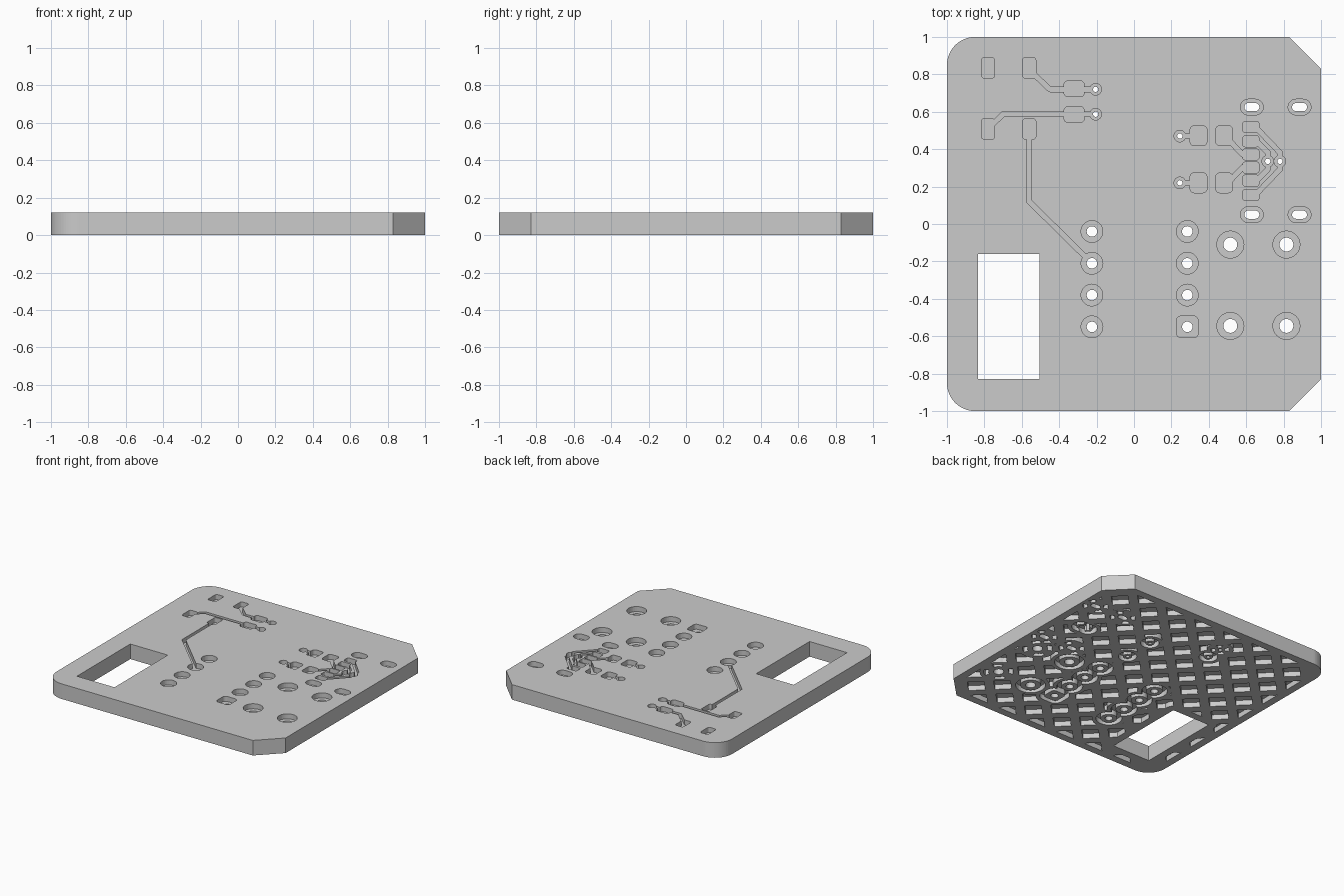
import bpy, bmesh, math
from mathutils import Vector

cube = bpy.data.objects.get("Cube")
if cube:
    bpy.data.objects.remove(cube, do_unlink=True)

THICK, DEPTH = 0.12, 0.04      # board thickness, pocket depth

grey = bpy.data.materials.new("light_grey_plastic")
grey.use_nodes = True
grey.diffuse_color = (0.6, 0.6, 0.6, 1)
grey.node_tree.nodes["Principled BSDF"].inputs["Base Color"].default_value = (0.6, 0.6, 0.6, 1)


# outline helpers
def rounded(cx, cy, w, h, r, n=8):
    """Rounded rectangle; becomes a circle or slot when r is half its width."""
    pts = []
    for k, (sx, sy) in enumerate([(1, 1), (-1, 1), (-1, -1), (1, -1)]):
        ox, oy = cx + sx * (w / 2 - r), cy + sy * (h / 2 - r)
        for i in range(n + 1):
            a = (k + i / n) * math.pi / 2
            pts.append((ox + r * math.cos(a), oy + r * math.sin(a)))
    return pts


def grown(shape, d):
    cx, cy, w, h, r = shape
    return rounded(cx, cy, w + 2 * d, h + 2 * d, r + d)


def disc(cx, cy, r):
    return (cx, cy, 2 * r, 2 * r, r)


def capsule(p, q, w, n=6):
    p, q = Vector(p), Vector(q)
    a0 = math.atan2(q.y - p.y, q.x - p.x)
    pts = []
    for c, start in ((q, a0 - math.pi / 2), (p, a0 + math.pi / 2)):
        for i in range(n + 1):
            a = start + math.pi * i / n
            pts.append((c.x + w / 2 * math.cos(a), c.y + w / 2 * math.sin(a)))
    return pts


def board_outline(inset=0.0):
    s, r, c = 1 - inset, 0.15, 0.17
    pts = [(s, -s + c), (s, s - c), (s - c, s)]
    for oy, start in ((s - r, 90), (-s + r, 180)):
        for i in range(17):
            a = math.radians(start + 90 * i / 16)
            pts.append((-s + r + r * math.cos(a), oy + r * math.sin(a)))
    return pts + [(s - c, -s)]


# solid helpers
def prism(bm, pts, z0, z1):
    low = [bm.verts.new((x, y, z0)) for x, y in pts]
    high = [bm.verts.new((x, y, z1)) for x, y in pts]
    bm.faces.new(low[::-1])
    bm.faces.new(high)
    for i in range(len(pts)):
        j = (i + 1) % len(pts)
        bm.faces.new((low[i], low[j], high[j], high[i]))


def band(bm, inner, outer, z0, z1, closed):
    rows = [[bm.verts.new((*p, z)) for p, z in ((a, z0), (b, z0), (b, z1), (a, z1))]
            for a, b in zip(inner, outer)]
    for i in range(len(rows) if closed else len(rows) - 1):
        s, t = rows[i], rows[(i + 1) % len(rows)]
        for k in range(4):
            m = (k + 1) % 4
            bm.faces.new((s[k], s[m], t[m], t[k]))
    if not closed:
        bm.faces.new(rows[0])
        bm.faces.new(rows[-1][::-1])


def finish(bm, name):
    bmesh.ops.remove_doubles(bm, verts=bm.verts, dist=1e-5)
    bmesh.ops.recalc_face_normals(bm, faces=bm.faces)
    mesh = bpy.data.meshes.new(name)
    bm.to_mesh(mesh)
    bm.free()
    ob = bpy.data.objects.new(name, mesh)
    bpy.context.scene.collection.objects.link(ob)
    mesh.materials.append(grey)
    return ob


def combine(ob, other, operation="DIFFERENCE"):
    other.hide_render = True
    mod = ob.modifiers.new("cut", "BOOLEAN")
    mod.operation, mod.object = operation, other
    mod.solver, mod.use_self = "EXACT", True
    bpy.context.view_layer.objects.active = ob
    bpy.ops.object.modifier_apply(modifier=mod.name)
    bpy.data.objects.remove(other, do_unlink=True)


# drilled pads: (pad shape, hole shape, has spokes underneath)
drilled = []
for x in (-0.225, 0.285):
    for y in (-0.04, -0.21, -0.38, -0.55):
        square = x > 0 and y < -0.5
        pad = (x, y, 0.116, 0.116, 0.025) if square else disc(x, y, 0.058)
        drilled.append((pad, disc(x, y, 0.028), False))
for x in (0.515, 0.815):
    for y in (-0.11, -0.545):
        drilled.append((disc(x, y, 0.072), disc(x, y, 0.037), x > 0.6))
for x in (0.63, 0.885):
    for y in (0.05, 0.625):
        drilled.append(((x, y, 0.122, 0.084, 0.042), (x, y, 0.08, 0.044, 0.022), True))
for x, y in ((-0.205, 0.72), (-0.205, 0.587), (0.245, 0.47), (0.245, 0.22),
             (0.715, 0.335), (0.78, 0.335)):
    drilled.append((disc(x, y, 0.031), disc(x, y, 0.014), y > 0.7))

# surface pads
pads = [(x, y, 0.07, 0.11, 0.015) for x in (-0.78, -0.56) for y in (0.835, 0.508)]
pads += [(-0.32, y, 0.108, 0.085, 0.022) for y in (0.723, 0.585)]
pads += [(x, y, 0.09, 0.106, 0.022) for x in (0.345, 0.482) for y in (0.472, 0.22)]
pads += [(0.625, 0.337 + s * d, 0.086, 0.058, 0.012)
         for s in (1, -1) for d in (0.035, 0.105, 0.182)]

# trace grooves
traces = [
    [(-0.55, 0.815), (-0.45, 0.72), (-0.205, 0.72)],
    [(-0.77, 0.52), (-0.70, 0.587), (-0.205, 0.587)],
    [(-0.56, 0.5), (-0.56, 0.12), (-0.225, -0.21)],
    [(0.245, 0.47), (0.345, 0.47)],
    [(0.245, 0.22), (0.345, 0.22)],
]
for s in (1, -1):
    for path in ([(0.49, 0.13), (0.58, 0.035), (0.625, 0.035)],
                 [(0.64, 0.182), (0.66, 0.17), (0.78, 0.045), (0.78, 0)],
                 [(0.64, 0.105), (0.66, 0.1), (0.715, 0.045), (0.715, 0)]):
        traces.append([(x, 0.337 + s * y) for x, y in path])

# board slab
bm = bmesh.new()
prism(bm, board_outline(), 0, THICK)
board = finish(bm, "circuit_board")

# top pockets
bm = bmesh.new()
for shape in pads + [d[0] for d in drilled]:
    prism(bm, rounded(*shape), THICK - DEPTH, THICK + 0.05)
for path in traces:
    for p, q in zip(path, path[1:]):
        prism(bm, capsule(p, q, 0.026), THICK - DEPTH, THICK + 0.05)
combine(board, finish(bm, "top_pockets"))

# underside lattice of square pockets, kept clear of rim, pads and window
bm = bmesh.new()
PITCH, GAP = 0.19, 0.12
c = math.sqrt(0.5)
for i in range(-8, 9):
    for j in range(-8, 9):
        u, v, g = i * PITCH, j * PITCH, GAP / 2
        corners = [(u - g, v - g), (u + g, v - g), (u + g, v + g), (u - g, v + g)]
        if abs(u) + abs(v) < 2.1:
            prism(bm, [(c * (a - b), c * (a + b)) for a, b in corners], -0.05, DEPTH)
lattice = finish(bm, "lattice_cutter")
bm = bmesh.new()
prism(bm, board_outline(0.06), -0.1, 0.1)
combine(lattice, finish(bm, "rim_limit"), "INTERSECT")
bm = bmesh.new()
window = (-0.67, -0.495, 0.33, 0.67, 0.001)
prism(bm, grown(window, 0.06), -0.1, 0.1)
for pad, hole, spokes in drilled:
    prism(bm, grown(pad, 0.065), -0.1, 0.1)
combine(lattice, finish(bm, "keep_clear"))
combine(board, lattice)

# underside grooves around the pads, split by spokes where joined
bm = bmesh.new()
for pad, hole, spokes in drilled:
    inner, outer = grown(pad, 0.002), grown(pad, 0.036)
    if spokes:
        for k in range(4):
            part = slice(9 * k + 2, 9 * k + 7)
            band(bm, inner[part], outer[part], -0.05, DEPTH, False)
    else:
        band(bm, inner, outer, -0.05, DEPTH, True)
combine(board, finish(bm, "pad_grooves"))

# drill holes and window
bm = bmesh.new()
for pad, hole, spokes in drilled:
    prism(bm, rounded(*hole), -0.1, 0.3)
x, y, w, h, r = window
prism(bm, [(x + a * w / 2, y + b * h / 2) for a, b in ((-1, -1), (1, -1), (1, 1), (-1, 1))], -0.1, 0.3)
combine(board, finish(bm, "through_holes"))
